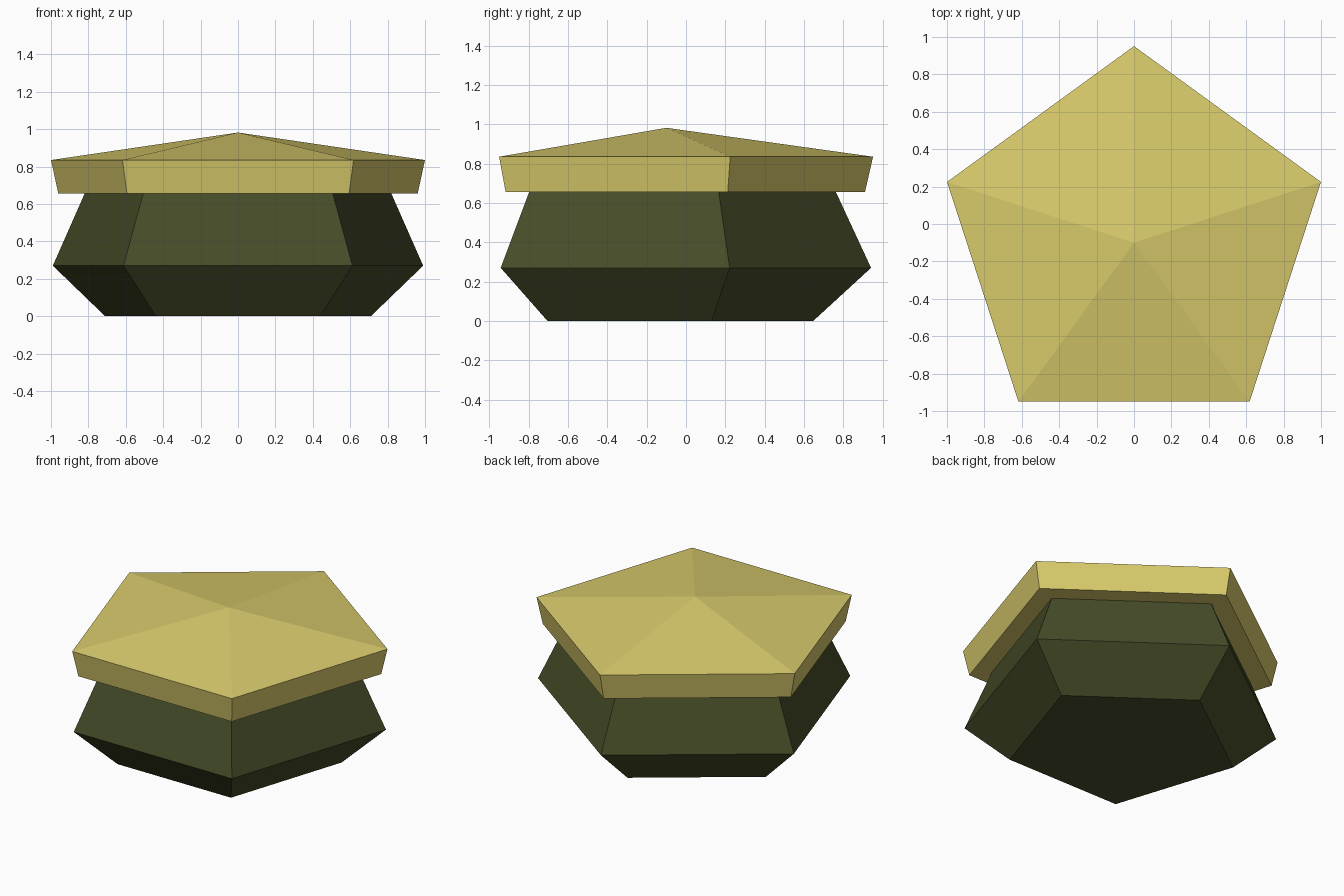
import bpy, bmesh, math

if "Cube" in bpy.data.objects:
    bpy.data.objects.remove(bpy.data.objects["Cube"], do_unlink=True)

SIDES = 5
CENTRE_Y = -0.1


def material(name, colour):
    mat = bpy.data.materials.new(name)
    mat.use_nodes = True
    mat.diffuse_color = colour
    mat.node_tree.nodes["Principled BSDF"].inputs["Base Color"].default_value = colour
    return mat


def stacked_pentagon(name, rings, mat, apex=None):
    """Loft (radius, height) pentagon rings, capped flat or with a point."""
    bm = bmesh.new()
    loops = []
    for radius, z in rings:
        angles = [math.pi / 2 + i * math.tau / SIDES for i in range(SIDES)]
        loops.append([bm.verts.new((radius * math.cos(a), radius * math.sin(a), z))
                      for a in angles])
    bm.faces.new(loops[0][::-1])
    for low, high in zip(loops, loops[1:]):
        for i in range(SIDES):
            j = (i + 1) % SIDES
            bm.faces.new((low[i], low[j], high[j], high[i]))
    top = loops[-1]
    if apex is None:
        bm.faces.new(top)
    else:
        tip = bm.verts.new((0, 0, apex))
        for i in range(SIDES):
            bm.faces.new((top[i], top[(i + 1) % SIDES], tip))
    bmesh.ops.recalc_face_normals(bm, faces=bm.faces)
    mesh = bpy.data.meshes.new(name)
    bm.to_mesh(mesh)
    bm.free()
    mesh.materials.append(mat)
    obj = bpy.data.objects.new(name, mesh)
    obj.location.y = CENTRE_Y
    bpy.context.collection.objects.link(obj)
    return obj


dark_olive = material("dark olive", (0.061, 0.073, 0.021, 1))
pale_gold = material("pale gold", (0.70, 0.60, 0.15, 1))

# Faceted pot, widest below the middle
stacked_pentagon("pot_body", [(0.747, 0), (1.041, 0.27), (0.862, 0.656)], dark_olive)

# Overhanging lid with flared rim and shallow pointed top
stacked_pentagon("lid", [(1.01, 0.655), (1.051, 0.835)], pale_gold, apex=0.982)
